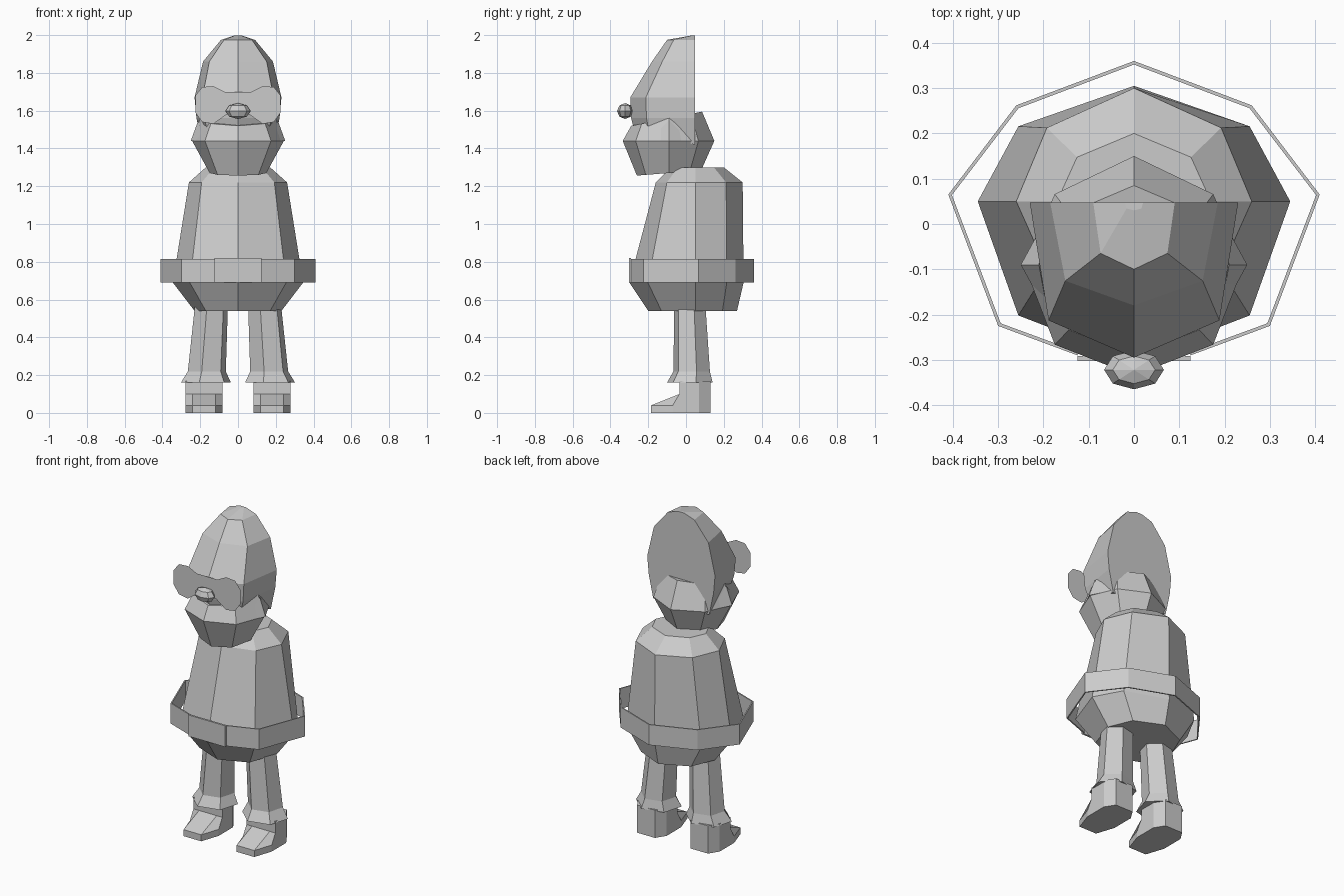
import bpy
import bmesh
import math
from mathutils import Vector

cube = bpy.data.objects.get("Cube")
if cube:
    bpy.data.objects.remove(cube, do_unlink=True)

grey = bpy.data.materials.new("plain grey")
grey.use_nodes = True
tone = (0.6, 0.6, 0.6, 1)
grey.diffuse_color = tone
grey.node_tree.nodes["Principled BSDF"].inputs["Base Color"].default_value = tone


def finish(name, bm):
    """Turn a bmesh into a flat shaded grey object."""
    bmesh.ops.recalc_face_normals(bm, faces=bm.faces)
    mesh = bpy.data.meshes.new(name)
    bm.to_mesh(mesh)
    bm.free()
    mesh.materials.append(grey)
    obj = bpy.data.objects.new(name, mesh)
    bpy.context.scene.collection.objects.link(obj)
    return obj


def loft(name, rings, caps=True):
    """Bridge closed rings of points, capping both ends."""
    bm = bmesh.new()
    loops = [[bm.verts.new(p) for p in ring] for ring in rings]
    count = len(loops[0])
    for low, high in zip(loops, loops[1:]):
        for i in range(count):
            j = (i + 1) % count
            bm.faces.new((low[i], low[j], high[j], high[i]))
    if caps:
        for end in (loops[0], loops[-1]):
            middle = sum((v.co for v in end), Vector()) / count
            centre = bm.verts.new(middle)
            for i in range(count):
                bm.faces.new((end[i], end[(i + 1) % count], centre))
    return finish(name, bm)


def plate(name, points, y):
    """Flat sheet facing the front, drawn on x and z."""
    bm = bmesh.new()
    bm.faces.new([bm.verts.new((x, y, z)) for x, z in points])
    return finish(name, bm)


def front_arc(z, width, front, side, diag_x, diag_y, drop=0):
    """Five points from right to left round the front."""
    dy = side + diag_y * (front - side)
    dx = diag_x * width
    return [(-width, side, z - drop), (-dx, dy, z), (0, front, z),
            (dx, dy, z), (width, side, z - drop)]


def octagon(z, width, front, back, side=0.05, diag_x=0.74, tilt=0):
    """Eight sided ring with a point at front and back."""
    ring = front_arc(z, width, front, side, diag_x, 0.72)
    dx, dy = diag_x * width, side + 0.65 * (back - side)
    ring += [(dx, dy, z), (0, back, z), (-dx, dy, z)]
    return [(x, y, h + tilt * (y - side)) for x, y, h in ring]


# Torso
loft("torso", [
    octagon(0.54, 0.23, -0.2, 0.27),
    octagon(0.69, 0.345, -0.3, 0.305),
    octagon(1.22, 0.26, -0.16, 0.3),
    octagon(1.3, 0.17, -0.08, 0.2),
])

# Belt, open under the buckle
half = [(0.125, -0.29), (0.3, -0.225), (0.41, 0.065), (0.26, 0.262)]
path = half + [(0, 0.36)] + [(-x, y) for x, y in reversed(half)]
bm = bmesh.new()
low = [bm.verts.new((x, y, 0.69)) for x, y in path]
high = [bm.verts.new((x, y, 0.815)) for x, y in path]
for i in range(len(path) - 1):
    bm.faces.new((low[i], low[i + 1], high[i + 1], high[i]))
belt = finish("belt", bm)
wall = belt.modifiers.new("thickness", "SOLIDIFY")
wall.thickness = 0.008

# Buckle
bm = bmesh.new()
bmesh.ops.create_cube(bm, size=1)
bmesh.ops.scale(bm, vec=(0.25, 0.012, 0.13), verts=bm.verts)
bmesh.ops.translate(bm, vec=(0, -0.297, 0.754), verts=bm.verts)
finish("buckle", bm)


def hexagon(z, x, y, rx, ry):
    turns = [math.radians(60 * i + 15) for i in range(6)]
    return [(x + rx * math.cos(a), y + ry * math.sin(a), z) for a in turns]


def shoe_ring(x, toe, toe_z, heel_z):
    half = [(0.06, toe, toe_z), (0.098, max(toe, -0.07), toe_z),
            (0.098, 0.07, heel_z), (0.06, 0.13, heel_z)]
    ring = half + [(-a, b, c) for a, b, c in reversed(half)]
    return [(x + a, b, c) for a, b, c in ring]


# Legs with flared cuffs, and shoes
for label, s in (("left", 1), ("right", -1)):
    loft(label + "_leg", [
        hexagon(0.16, s * 0.17, 0.02, 0.137, 0.125),
        hexagon(0.22, s * 0.165, 0.03, 0.104, 0.1),
        hexagon(0.58, s * 0.14, 0.02, 0.09, 0.085),
    ])
    x = s * 0.18
    loft(label + "_shoe", [
        shoe_ring(x, -0.185, 0, 0),
        shoe_ring(x, -0.185, 0.04, 0.04),
        shoe_ring(x, -0.035, 0.1, 0.1),
        shoe_ring(x, -0.035, 0.17, 0.17),
    ])

# Beard and back hair
loft("beard", [
    octagon(1.27, 0.15, -0.26, 0.08, -0.09, 0.72, 0.08),
    octagon(1.44, 0.243, -0.335, 0.15, -0.09, 0.72),
    octagon(1.56, 0.2, -0.29, 0.085, -0.09, 0.72, 0.2),
])

# Pointed side whiskers
for label, s in (("left", 1), ("right", -1)):
    base = [(s * 0.19, -0.2, 1.44), (s * 0.25, -0.09, 1.44),
            (s * 0.19, 0.02, 1.44)]
    bm = bmesh.new()
    verts = [bm.verts.new(p) for p in base]
    tip = bm.verts.new((s * 0.21, -0.09, 1.55))
    bm.faces.new(verts)
    for i in range(3):
        bm.faces.new((verts[i], verts[(i + 1) % 3], tip))
    finish(label + "_whisker", bm)

# Tall domed hood, sliced flat behind
loft("hood", [
    front_arc(z, w, front, 0.047, 0.82, 0.76, drop)
    for z, w, front, drop in (
        (1.48, 0.19, -0.27, 0.06), (1.56, 0.22, -0.29, 0),
        (1.67, 0.23, -0.295, 0), (1.86, 0.185, -0.18, 0),
        (1.975, 0.09, -0.1, 0), (1.998, 0.02, 0.03, 0))
])

# Flat eye mask
lobe = [(0, 1.7), (0.07, 1.7), (0.13, 1.73), (0.19, 1.725), (0.226, 1.68),
        (0.226, 1.59), (0.19, 1.54), (0.13, 1.53), (0.06, 1.58), (0, 1.58)]
mirrored = [(-x, z) for x, z in reversed(lobe[1:-1])]
plate("eye_mask", lobe + mirrored, -0.3)

# Small tuft over the nose
tuft = [(0, 1.66), (0.02, 1.677), (0.037, 1.67), (0.02, 1.63)]
plate("nose_tuft", tuft + [(-x, z) for x, z in reversed(tuft[1:])], -0.305)

# Round faceted nose
bm = bmesh.new()
bmesh.ops.create_uvsphere(bm, u_segments=8, v_segments=4, radius=1)
bmesh.ops.scale(bm, vec=(0.066, 0.043, 0.042), verts=bm.verts)
bmesh.ops.translate(bm, vec=(0, -0.322, 1.598), verts=bm.verts)
finish("nose", bm)
